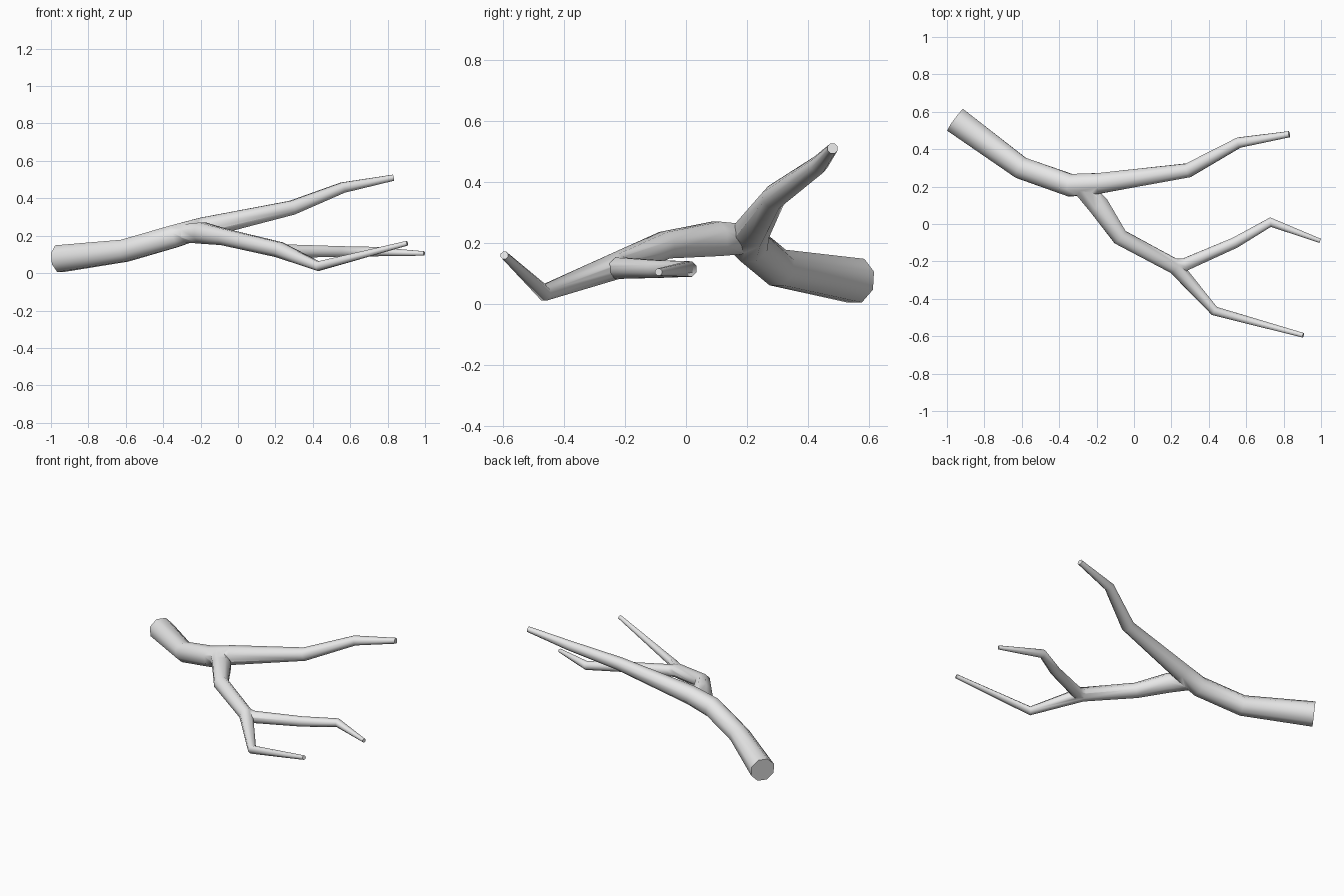
import bpy
import bmesh
import math
from mathutils import Vector

SIDES = 8

cube = bpy.data.objects.get("Cube")
if cube:
    bpy.data.objects.remove(cube, do_unlink=True)

# Plain grey wood
grey = bpy.data.materials.new("pale_grey")
grey.use_nodes = True
colour = (0.8, 0.8, 0.8, 1)
grey.diffuse_color = colour
grey.node_tree.nodes["Principled BSDF"].inputs["Base Color"].default_value = colour


def limb(name, path):
    """Capped tapering tube through (x, y, z, radius) points."""
    points = [Vector(p[:3]) for p in path]
    last = len(points) - 1
    bm = bmesh.new()
    rings = []
    for i, p in enumerate(points):
        before = (p - points[max(i - 1, 0)]).normalized()
        after = (points[min(i + 1, last)] - p).normalized()
        tangent = (before + after).normalized()
        side = tangent.cross(Vector((0, 0, 1))).normalized()
        up = side.cross(tangent)
        r = path[i][3] * 1.05
        ring = []
        for k in range(SIDES):
            a = math.tau * (k + 0.5) / SIDES
            ring.append(bm.verts.new(p + r * (math.cos(a) * side + math.sin(a) * up)))
        rings.append(ring)
    for a, b in zip(rings, rings[1:]):
        for k in range(SIDES):
            n = (k + 1) % SIDES
            bm.faces.new((a[k], a[n], b[n], b[k]))
    bm.faces.new(rings[0])
    bm.faces.new(rings[-1])
    bmesh.ops.recalc_face_normals(bm, faces=bm.faces)
    mesh = bpy.data.meshes.new(name)
    bm.to_mesh(mesh)
    bm.free()
    mesh.materials.append(grey)
    obj = bpy.data.objects.new(name, mesh)
    bpy.context.collection.objects.link(obj)
    return obj


# Thick butt running on into the upper bough
branch = limb("branch", [
    (-0.955, 0.556, 0.077, 0.074), (-0.605, 0.30, 0.12, 0.061),
    (-0.34, 0.207, 0.197, 0.062), (-0.19, 0.217, 0.242, 0.057),
    (0.29, 0.287, 0.35, 0.039), (0.56, 0.435, 0.457, 0.029),
    (0.83, 0.48, 0.51, 0.017)])

# Lower bough and its forward twig
lower_bough = limb("lower_bough", [
    (-0.29, 0.205, 0.213, 0.048), (-0.19, 0.10, 0.214, 0.058),
    (-0.075, -0.07, 0.193, 0.045), (0.22, -0.228, 0.125, 0.042),
    (0.43, -0.465, 0.037, 0.026), (0.905, -0.595, 0.16, 0.013)])

# Side twig
side_twig = limb("side_twig", [
    (0.17, -0.215, 0.133, 0.03), (0.27, -0.218, 0.118, 0.036),
    (0.54, -0.10, 0.115, 0.03), (0.73, 0.01, 0.115, 0.026),
    (0.995, -0.09, 0.105, 0.012)])

# Fuse the limbs into one skin
bpy.context.view_layer.objects.active = branch
for part in (lower_bough, side_twig):
    fuse = branch.modifiers.new("fuse", 'BOOLEAN')
    fuse.operation = 'UNION'
    fuse.solver = 'EXACT'
    fuse.object = part
    bpy.ops.object.modifier_apply(modifier=fuse.name)
    bpy.data.objects.remove(part, do_unlink=True)

bpy.ops.object.select_all(action='DESELECT')
branch.select_set(True)
bpy.ops.object.shade_smooth_by_angle(angle=math.radians(60))
